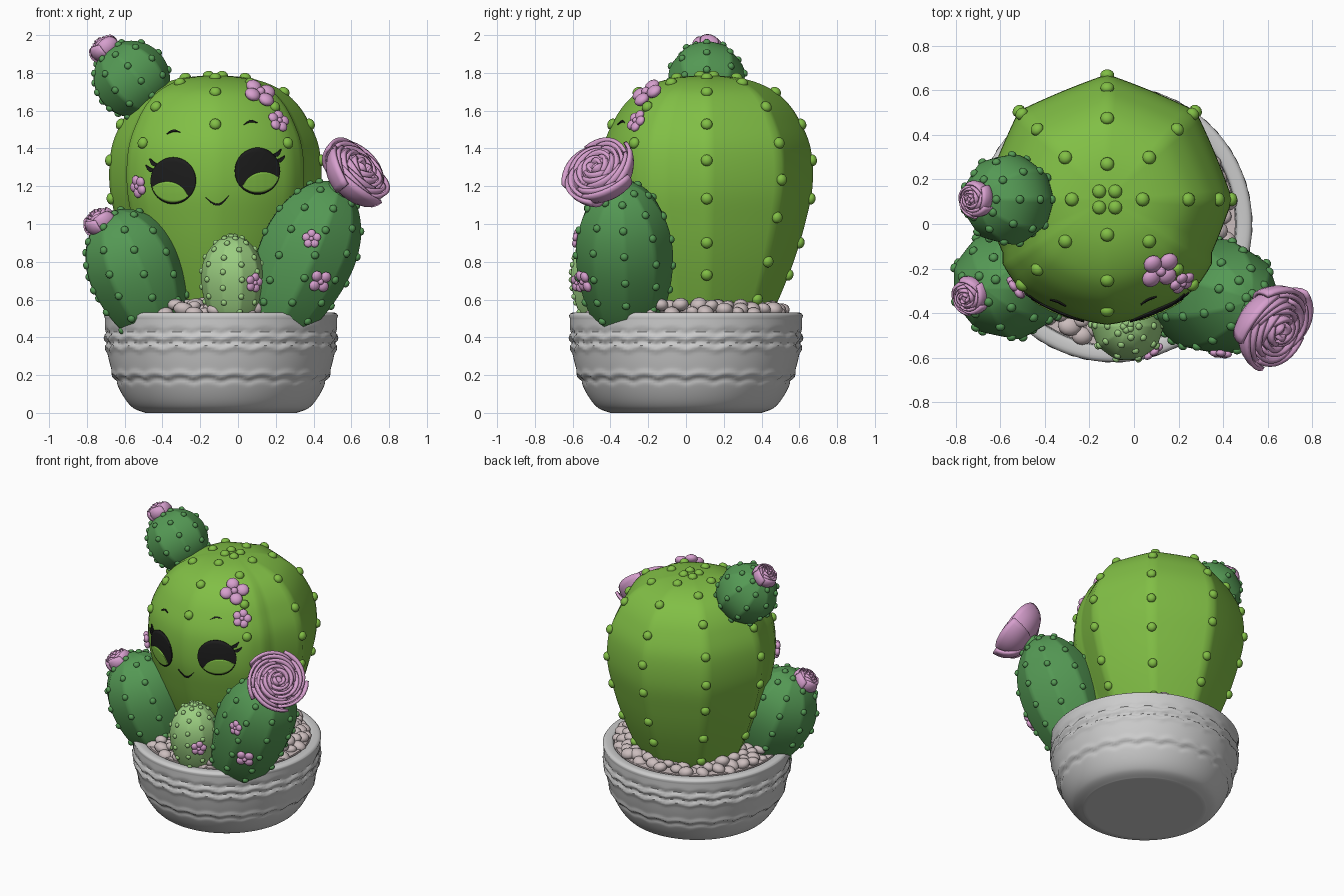
import bpy, bmesh, random
from math import sin, cos, pi, exp, sqrt
from mathutils import Vector, Matrix
from mathutils.bvhtree import BVHTree

if "Cube" in bpy.data.objects:
    bpy.data.objects.remove(bpy.data.objects["Cube"])

random.seed(4)
V = Vector
UP = V((0, 0, 1))
trees = {}

def mat(name, rgb):
    m = bpy.data.materials.new(name)
    m.diffuse_color = (*rgb, 1)
    m.use_nodes = True
    m.node_tree.nodes["Principled BSDF"].inputs["Base Color"].default_value = m.diffuse_color
    return m

GREEN = mat("bright_green", (0.22, 0.52, 0.06))
DARK = mat("deep_green", (0.09, 0.32, 0.09))
PALE = mat("pale_green", (0.33, 0.62, 0.22))
PINK = mat("pink", (0.68, 0.35, 0.62))
BLACK = mat("black", (0.012, 0.012, 0.012))
STONE = mat("pebble", (0.6, 0.51, 0.51))

def make(name, bm, material=None, thick=0):
    if not thick:
        bmesh.ops.remove_doubles(bm, verts=bm.verts, dist=1e-5)
    bmesh.ops.recalc_face_normals(bm, faces=bm.faces)
    me = bpy.data.meshes.new(name)
    bm.to_mesh(me)
    bm.free()
    me.polygons.foreach_set("use_smooth", [True] * len(me.polygons))
    me.set_sharp_from_angle(angle=1.0)
    ob = bpy.data.objects.new(name, me)
    bpy.context.collection.objects.link(ob)
    if material:
        me.materials.append(material)
    if thick:
        s = ob.modifiers.new("thickness", 'SOLIDIFY')
        s.thickness, s.offset = thick, 0
    return ob

def grid(bm, rows, closed=False):
    vs = [[bm.verts.new(p) for p in row] for row in rows]
    n = len(rows[0])
    for a, b in zip(vs, vs[1:]):
        for j in range(n if closed else n - 1):
            k = (j + 1) % n
            bm.faces.new((a[j], a[k], b[k], b[j]))

def blob(bm, pos, normal, size):
    m = Matrix.Translation(pos) @ UP.rotation_difference(normal).to_matrix().to_4x4() @ Matrix.Diagonal((*size, 1))
    bmesh.ops.create_uvsphere(bm, u_segments=12, v_segments=8, radius=1, matrix=m)

def smooth_path(pts, steps=6):
    p = [V(q) for q in [pts[0], *pts, pts[-1]]]
    out = []
    for a, b, c, d in zip(p, p[1:], p[2:], p[3:]):
        for i in range(steps):
            t = i / steps
            out.append(0.5 * (2*b + (c-a)*t + (2*a-5*b+4*c-d)*t*t + (3*b-a-3*c+d)*t**3))
    return out + [p[-1]]

# Ribbed cactus with rows of round bumps along the ribs
def cactus(name, base, tip, profile, ribs, material, spacing, bump, skip=None, turn=0):
    base, axis = V(base), V(tip) - V(base)
    q = UP.rotation_difference(axis)
    prof = smooth_path(profile)
    segs, step = ribs * 10, 2 * pi / ribs
    rows = []
    for t, r in prof:
        row = []
        for j in range(segs):
            a = j / segs * 2 * pi
            flat = cos(pi / ribs) / cos(a % step - step / 2)
            d = q @ V((cos(a + turn), sin(a + turn), 0))
            blend = 0.85 if not skip or d.y > -0.5 else 0.3
            row.append(base + axis * t + d * max(r, 0) * (1 + (flat - 1) * blend))
        rows.append(row)
    bm = bmesh.new()
    grid(bm, rows, True)
    bmesh.ops.contextual_create(bm, geom=[e for e in bm.edges if e.is_boundary and e.calc_length() > 1e-6])
    trees[name] = BVHTree.FromBMesh(bm)
    make(name, bm, material)
    bm = bmesh.new()
    for k in range(ribs):
        d = q @ V((cos(k * step + turn), sin(k * step + turn), 0))
        run = spacing * (0.5 if k % 2 else 0.0)
        pts = [base + axis * t + d * max(r, 0) for t, r in prof]
        for a, b in zip(pts, pts[1:]):
            run += (b - a).length
            if run >= spacing and (b - pts[-1]).length > bump:
                run -= spacing
                tangent = (b - a).normalized()
                normal = (d - tangent * d.dot(tangent) + axis.normalized() * 1e-3).normalized()
                if not (skip and skip(b)):
                    blob(bm, b, normal, (bump, bump, bump * 0.8))
    make(name + "_bumps", bm, material)

BODY = [((z - 0.5) / 1.29, r) for z, r in [(0.5, .33), (.6, .38), (.8, .46), (1, .52), (1.2, .56), (1.4, .55),
        (1.55, .49), (1.65, .42), (1.72, .33), (1.77, .19), (1.79, 0)]]
def egg(r):
    return [(0, r*.55), (.2, r*.82), (.4, r*.97), (.58, r), (.74, r*.9), (.87, r*.68), (.96, r*.38), (1, 0)]
def ball(r):
    return [(0.5 - 0.5 * cos(i * pi / 8), r * sin(i * pi / 8)) for i in range(9)]

cactus("main_cactus", (-.12, .11, .5), (-.12, .11, 1.79), BODY, 8, GREEN, .215, .031,
       lambda p: p.y < -0.2 and p.z < 1.38)
cactus("right_cactus", (.17, -.31, .42), (.53, -.34, 1.22), egg(.26), 9, DARK, .14, .021)
cactus("left_cactus", (-.42, -.23, .42), (-.67, -.29, 1.07), egg(.255), 9, DARK, .14, .021)
cactus("small_cactus", (-.03, -.44, .46), (-.03, -.46, .94), egg(.165), 10, PALE, .085, .016)
cactus("top_ball_cactus", (-.43, .11, 1.61), (-.70, .11, 1.92), ball(.205), 9, DARK, .11, .019)

# Pot with wavy carved bands
bm = bmesh.new()
outer = smooth_path([(.40, 0), (.47, .03), (.53, .11), (.58, .23), (.61, .37), (.615, .5)], 10)
rim = smooth_path([(.62, .515), (.605, .53), (.565, .53), (.55, .515), (.545, .45)], 3)
rows = []
for r, z in [V((0, 0)), V((.38, 0))] + outer + rim:
    row = []
    for j in range(192):
        a = j / 192 * 2 * pi
        w = z - 0.018 * abs(sin(a * 12))
        g = lambda c, s: exp(-((w - c) / s) ** 2)
        carve = .010 * (g(.39, .014) + g(.335, .014) + g(.19, .016) - g(.415, .014) - g(.36, .013) - g(.165, .014))
        row.append((-.09 + (r + (carve if r > .45 else 0)) * cos(a), (r + (carve if r > .45 else 0)) * sin(a), z))
    rows.append(row)
grid(bm, rows, True)
make("pot", bm)

# Soil bed and pebbles
bm = bmesh.new()
bmesh.ops.create_cone(bm, cap_ends=True, segments=64, radius1=.545, radius2=.545, depth=.06,
                      matrix=Matrix.Translation((-.09, 0, .5)))
make("soil", bm, STONE)
bm = bmesh.new()
for i in range(230):
    r, a = .525 * sqrt((i + .5) / 230), i * 2.39996
    s = random.uniform(.032, .048)
    blob(bm, (-.09 + r * cos(a), r * sin(a), random.uniform(.54, .575) - .02 * (r > .48)),
         V((random.uniform(-.4, .4), random.uniform(-.4, .4), 1)), (s * 1.15, s, s * .8))
make("pebbles", bm, STONE)

# Layered rose: close = .5 opens the petals, larger values fold them into a bud
def rose(name, base, direction, R, H, close, layers):
    m = Matrix.Translation(base) @ UP.rotation_difference(V(direction)).to_matrix().to_4x4()
    bm = bmesh.new()
    for k in range(layers):
        f = 1 - k / layers
        n = max(3, 5 - k // 2)
        for i in range(n):
            rows = []
            for vi in range(8):
                v, row = vi / 7, []
                for ui in range(11):
                    u = ui / 5 - 1
                    a = 2 * pi * i / n + k * 0.9 + u * pi / n * 1.3
                    rad = R * f * sin(max(v, .02) * pi * close) ** .75 * (1 + .1 * u)
                    top = H * (.78 + .22 * (1 - f)) * (1 - .14 * u * u)
                    h = top * (1 - cos(v * pi * close)) / (1 - cos(pi * close))
                    row.append(m @ V((rad * cos(a), rad * sin(a), h)))
                rows.append(row)
            grid(bm, rows)
    make(name, bm, PINK, R * .1)
    bm = bmesh.new()
    blob(bm, m @ V((0, 0, H * .42)), V(direction), (R * .78, R * .78, H * .42))
    make(name + "_core", bm, PINK)

rose("big_rose", (.55, -.405, 1.205), (.66, -.45, .6), .19, .2, .5, 6)
rose("left_bud", (-.70, -.31, .96), (-.5, -.2, .8), .082, .14, .72, 4)
rose("top_bud", (-.675, .11, 1.885), (-.6, 0, .8), .078, .125, .72, 4)
bm = bmesh.new()
neck = V((.66, -.45, .6))
bmesh.ops.create_cone(bm, cap_ends=True, segments=24, radius1=.075, radius2=.06, depth=.16,
                      matrix=Matrix.Translation((.53, -.385, 1.17)) @ UP.rotation_difference(neck).to_matrix().to_4x4())
make("rose_neck", bm, DARK)

# Face parts: strips laid on the front of the main cactus
def on_body(x, z, off):
    hit = trees["main_cactus"].ray_cast(V((x, -3, z)), V((0, 1, 0)))
    return hit[0] + hit[1] * (off if hit[1].y < 0 else -off)

def strip(name, lows, highs, material, off):
    bm = bmesh.new()
    grid(bm, [[on_body(*V(a).lerp(V(b), j / 10), off) for j in range(11)] for a, b in zip(lows, highs)])
    make(name, bm, material, .008)

def stroke(name, a, b, bend, width, off=.003):
    a, b = V(a), V(b)
    side = V((a.y - b.y, b.x - a.x)).normalized()
    mid = [a.lerp(b, i / 12) + side * bend * sin(pi * i / 12) for i in range(13)]
    ws = [width * (.25 + .75 * sin(pi * i / 12)) for i in range(13)]
    strip(name, [p - side * w for p, w in zip(mid, ws)], [p + side * w for p, w in zip(mid, ws)], BLACK, off)

for side, s, cx, cz in (("left", -1, -.34, 1.23), ("right", 1, .10, 1.28)):
    r = .118
    ang = [pi * (i + .02) / 24.04 for i in range(25)]
    strip(side + "_eye", [(cx - r*cos(a), cz - 1.04*r*sin(a)) for a in ang],
          [(cx - r*cos(a), cz + 1.04*r*sin(a)) for a in ang], BLACK, .005)
    lows, highs = [], []
    for i in range(25):
        x = -.108 + i * .19 / 24
        low = -sqrt(max(.113 ** 2 - x * x, 0))
        high = -.12 + sqrt(max(.115 ** 2 - (x + .03) ** 2, 0))
        lows.append((cx - s * x * -1, cz + low))
        highs.append((cx + s * x, cz + max(low, high)))
    if s > 0 or s < 0:
        flip = lambda pts: [(2 * cx - x, z) for x, z in pts]
        strip(side + "_iris", flip(lows), flip(highs), GREEN, .010)
    stroke(side + "_lash_upper", (cx + s*.07, cz + .08), (cx + s*.125, cz + .115), -s*.012, .010)
    stroke(side + "_lash_lower", (cx + s*.085, cz + .055), (cx + s*.145, cz + .08), -s*.012, .010)
    bx = cx - .035 if s > 0 else cx
    stroke(side + "_brow", (bx - .035, cz + .245), (bx + .035, cz + .255), .012, .005)
stroke("mouth", (-.17, 1.14), (-.05, 1.15), -.042, .005)

# Small blossoms resting on whichever cactus is in front
def blossom(x, z, r, n, turn):
    hits = [t.ray_cast(V((x, -3, z)), V((0, 1, 0))) for t in trees.values()]
    p, nrm = min((h for h in hits if h[0]), key=lambda h: h[3])[:2]
    nrm = nrm if nrm.y < 0 else -nrm
    q = V((0, -1, 0)).rotation_difference(nrm)
    bm = bmesh.new()
    for i in range(n):
        a = turn + i * 2 * pi / n
        blob(bm, p + nrm * r * .2 + q @ V((cos(a), 0, sin(a))) * r * .58, nrm, (r * .45, r * .45, r * .3))
    blob(bm, p + nrm * r * .3, nrm, (r * .25, r * .25, r * .25))
    make("blossom", bm, PINK)

for args in [(.11, 1.68, .095, 4, .5), (.21, 1.54, .062, 5, .2), (-.52, 1.2, .06, 5, .8),
             (.39, .92, .05, 5, .3), (.43, .70, .065, 4, .6), (.08, .69, .052, 5, .1)]:
    blossom(*args)
